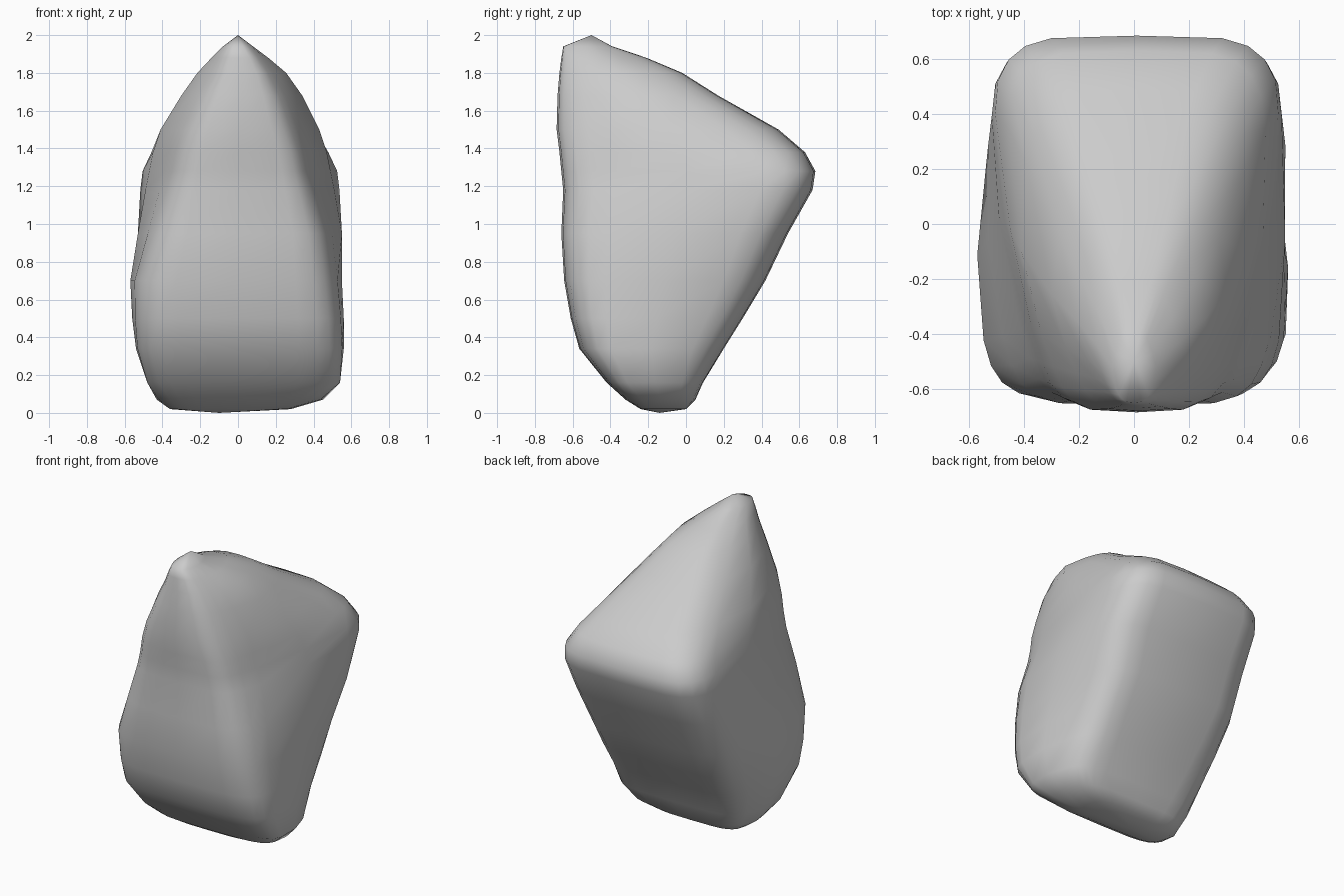
import bpy, bmesh
from math import sin, cos, pi, copysign

# Height rings: z, front y, back y, half width at front, middle and back,
# sideways shift, corner softness
RINGS = [
    (0.02, -0.24, 0.00, 0.30, 0.32, 0.30, -0.04, 0.5),
    (0.07, -0.32, 0.05, 0.43, 0.44, 0.39, 0.01, 0.45),
    (0.16, -0.42, 0.09, 0.52, 0.51, 0.46, 0.03, 0.42),
    (0.34, -0.565, 0.20, 0.55, 0.55, 0.49, 0.01, 0.42),
    (0.50, -0.61, 0.30, 0.55, 0.56, 0.51, 0.0, 0.40),
    (0.70, -0.645, 0.42, 0.54, 0.56, 0.53, -0.01, 0.40),
    (0.95, -0.66, 0.54, 0.48, 0.54, 0.55, 0.01, 0.40),
    (1.18, -0.65, 0.67, 0.41, 0.50, 0.545, 0.01, 0.40),
    (1.28, -0.66, 0.685, 0.38, 0.48, 0.535, 0.01, 0.40),
    (1.38, -0.67, 0.63, 0.36, 0.46, 0.48, 0.01, 0.42),
    (1.50, -0.685, 0.49, 0.32, 0.42, 0.40, 0.01, 0.48),
    (1.68, -0.68, 0.17, 0.24, 0.32, 0.28, 0.02, 0.56),
    (1.80, -0.67, -0.02, 0.17, 0.235, 0.20, 0.02, 0.6),
    (1.88, -0.66, -0.21, 0.12, 0.15, 0.12, 0.01, 0.65),
    (1.94, -0.65, -0.39, 0.07, 0.08, 0.06, 0.0, 0.7),
]
SIDES = 24


def soft_power(c, e):
    return copysign(abs(c) ** e, c) if abs(c) > 1e-6 else 0.0


def ring_points(z, yf, yb, front, middle, back, shift, soft):
    """Rounded block outline whose width changes from front to back."""
    points = []
    for i in range(SIDES):
        a = 2 * pi * i / SIDES
        u = soft_power(sin(a), soft)
        v = 0.5 - 0.5 * soft_power(cos(a), soft)
        k = min(1, abs(v - 0.5) / 0.38)
        w = middle + ((front if v < 0.5 else back) - middle) * k
        points.append((u * w + shift, yf + (yb - yf) * v, z))
    return points


# Boulder: skin the rings, then close with an underside and a peak
bm = bmesh.new()
rings = [[bm.verts.new(p) for p in ring_points(*r)] for r in RINGS]
base = bm.verts.new((-0.1, -0.14, 0))
peak = bm.verts.new((0, -0.5, 2))
for i in range(SIDES):
    j = (i + 1) % SIDES
    for low, high in zip(rings, rings[1:]):
        bm.faces.new((low[i], low[j], high[j], high[i]))
    bm.faces.new((base, rings[0][j], rings[0][i]))
    bm.faces.new((peak, rings[-1][i], rings[-1][j]))
bmesh.ops.recalc_face_normals(bm, faces=bm.faces)
for f in bm.faces:
    f.smooth = True

mesh = bpy.data.meshes.new("boulder")
bm.to_mesh(mesh)
bm.free()
boulder = bpy.data.objects.new("boulder", mesh)
bpy.context.collection.objects.link(boulder)
